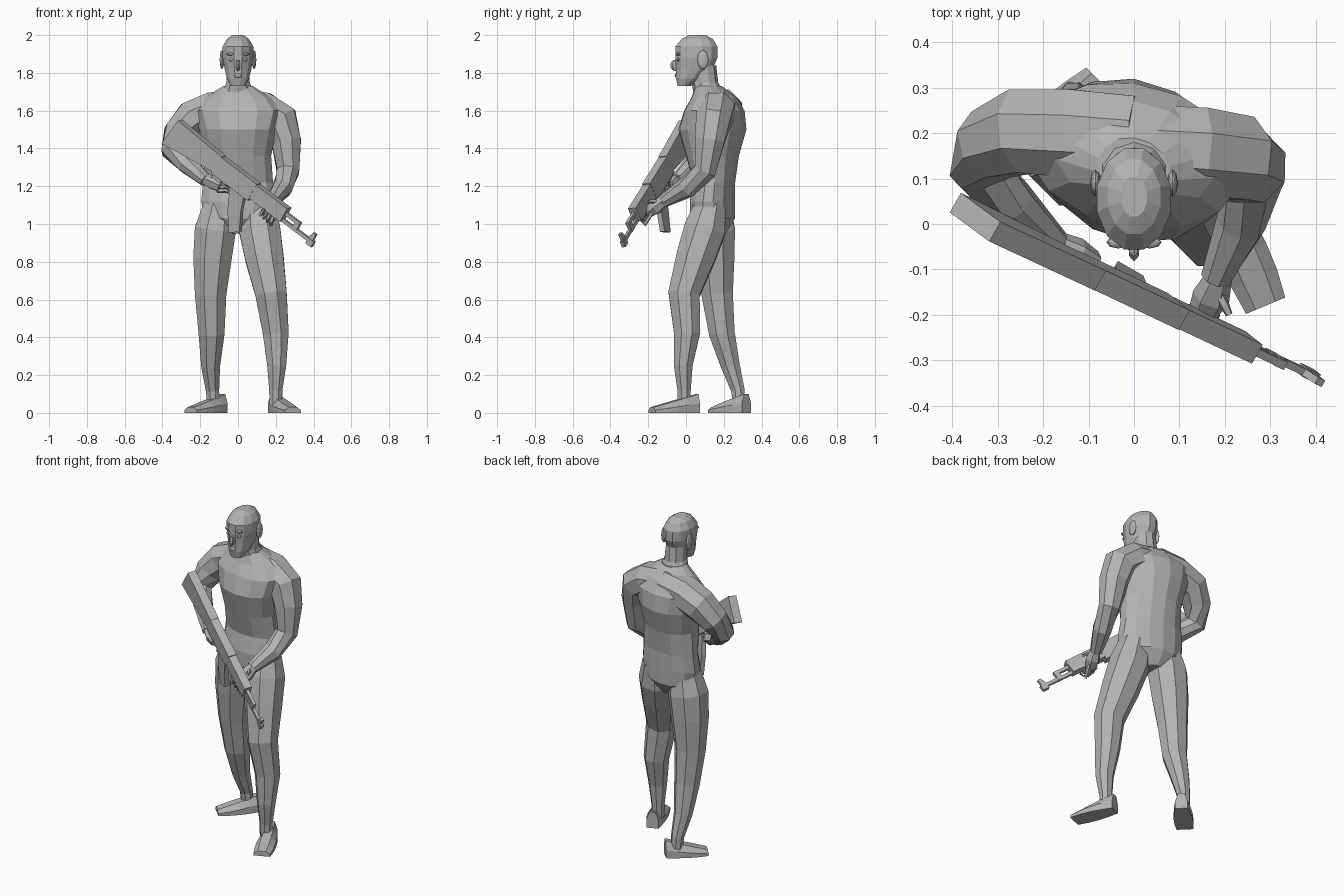
import bpy, bmesh, math
from mathutils import Matrix, Vector

cube = bpy.data.objects.get("Cube")
if cube:
    bpy.data.objects.remove(cube)

grey = bpy.data.materials.new("plain_grey")
grey.use_nodes = True
grey.diffuse_color = (.45, .45, .45, 1)
grey.node_tree.nodes["Principled BSDF"].inputs["Base Color"].default_value = grey.diffuse_color


def finish(name, bm):
    bmesh.ops.recalc_face_normals(bm, faces=bm.faces)
    mesh = bpy.data.meshes.new(name)
    bm.to_mesh(mesh)
    bm.free()
    mesh.materials.append(grey)
    part = bpy.data.objects.new(name, mesh)
    bpy.context.collection.objects.link(part)
    return part


def skin(name, rings):
    """Bridge a row of point rings and close both ends."""
    bm = bmesh.new()
    loops = [[bm.verts.new(point) for point in ring] for ring in rings]
    for low, high in zip(loops, loops[1:]):
        for i in range(len(low)):
            bm.faces.new((low[i - 1], low[i], high[i], high[i - 1]))
    bm.faces.new(loops[0])
    bm.faces.new(loops[-1])
    return finish(name, bm)


def circle(sides):
    angles = [math.tau * (i + .5) / sides for i in range(sides)]
    return [(math.cos(angle), math.sin(angle)) for angle in angles]


def stack(name, rows, sides, twist=0):
    """Level oval rings from y, z, half width and half depth."""
    rings = []
    for y, z, width, depth in rows:
        rings.append([(width * c, y + depth * s - twist * width * c, z)
                      for c, s in circle(sides)])
    return skin(name, rings)


def limb(name, joints, radii, sides=8):
    """Tapered tube with a ring square to the path at every joint."""
    joints = [Vector(joint) for joint in joints]
    rings = []
    last = len(joints) - 1
    for i, (point, radius) in enumerate(zip(joints, radii)):
        along = joints[min(i + 1, last)] - joints[max(i - 1, 0)]
        side = along.cross(Vector((0, 1, 0))).normalized()
        other = side.cross(along).normalized()
        rings.append([point + radius * (side * c + other * s) for c, s in circle(sides)])
    return skin(name, rings)


def ball(name, centre, size, sides=8):
    """Faceted egg with its poles up and down."""
    bm = bmesh.new()
    place = Matrix.Translation(centre) @ Matrix.Diagonal((*size, 1))
    bmesh.ops.create_uvsphere(bm, u_segments=sides, v_segments=sides // 2 + 2,
                              radius=1, matrix=place)
    return finish(name, bm)


def foot(name, heel, toe):
    """Wedge that widens to the ball of the foot and drops to the toes."""
    heel, toe, up = Vector(heel), Vector(toe), Vector((0, 0, 1))
    across = (toe - heel).cross(up).normalized()
    rings = []
    for step in range(5):
        t = step / 4
        half = .035 + .02 * math.sin(math.pi * t * .8)
        high = .1 - .07 * t
        section = ((-1, 0), (1, 0), (1, .5), (.5, 1), (-.5, 1), (-1, .5))
        rings.append([heel.lerp(toe, t) + across * half * s + up * high * h
                      for s, h in section])
    return skin(name, rings)


# Torso, turned slightly so that its left side leads
stack("torso", [
    (.14, .95, .05, .07), (.14, 1.03, .18, .12), (.14, 1.12, .2, .12), (.15, 1.22, .19, .11),
    (.14, 1.36, .18, .14), (.14, 1.5, .21, .18), (.15, 1.6, .24, .16),
    (.15, 1.67, .18, .12), (.12, 1.73, .08, .07)], sides=14, twist=.12)
stack("neck", [(.12, 1.69, .09, .08), (.1, 1.75, .065, .07), (.09, 1.84, .06, .07)], sides=10)

# Head
stack("head", [
    (-.01, 1.73, .04, .035), (.02, 1.77, .06, .075), (.045, 1.82, .073, .1),
    (.055, 1.88, .084, .115), (.055, 1.94, .084, .115), (.06, 1.98, .06, .085),
    (.06, 2, .03, .045)], sides=12)
ball("nose", (0, -.058, 1.84), (.014, .025, .03), sides=6)
ball("lips", (0, -.045, 1.785), (.025, .015, .014))
for word, side in (("left", 1), ("right", -1)):
    ball(word + "_ear", (side * .085, .09, 1.87), (.012, .03, .05))
    ball(word + "_brow", (side * .035, -.04, 1.9), (.026, .014, .01))
    ball(word + "_eye", (side * .035, -.04, 1.87), (.016, .01, .01))

# Legs, the left one striding forward
leg_radii = (.09, .118, .11, .09, .074, .054, .038, .036)
limb("left_leg", [(.1, .13, 1.1), (.115, .1, .97), (.14, .05, .82), (.175, -.01, .63),
                  (.2, .005, .42), (.205, -.015, .25), (.2, -.01, .12), (.2, -.01, .04)], leg_radii)
limb("right_leg", [(-.1, .15, 1.1), (-.12, .15, .97), (-.135, .155, .82), (-.145, .165, .63),
                   (-.14, .19, .42), (-.145, .235, .25), (-.135, .275, .12), (-.13, .28, .04)],
     leg_radii)
foot("left_foot", (.19, .06, 0), (.29, -.18, 0))
foot("right_foot", (-.08, .32, 0), (-.25, .15, 0))

# Arms, rooted deep in the torso so that the shoulders slope from the neck
arm_radii = (.1, .105, .1, .085, .064, .056, .035)
limb("right_arm", [(0, .19, 1.62), (-.14, .2, 1.6), (-.245, .205, 1.56), (-.315, .175, 1.48),
                   (-.345, .125, 1.39), (-.27, .045, 1.32), (-.17, -.05, 1.23)], arm_radii)
limb("left_arm", [(0, .17, 1.62), (.14, .16, 1.6), (.225, .145, 1.55), (.255, .125, 1.44),
                  (.265, .1, 1.28), (.235, 0, 1.19), (.18, -.12, 1.12)], arm_radii)

# Hands with fingers curled round the rifle
hand_radii = (.028, .042, .032)
limb("right_hand", [(-.18, -.04, 1.24), (-.13, -.07, 1.22), (-.09, -.09, 1.2)],
     hand_radii, sides=6)
limb("left_hand", [(.19, -.11, 1.13), (.17, -.16, 1.09), (.15, -.2, 1.06)],
     hand_radii, sides=6)
finger_radii = (.012, .011, .008)
for i, word in enumerate(("index", "middle", "ring", "little")):
    gap = i * .018
    limb("right_finger_" + word, [(-.11, -.08, 1.23 - gap), (-.06, -.1, 1.23 - gap),
                                  (-.05, -.13, 1.22 - gap)], finger_radii, sides=5)
    limb("left_finger_" + word, [(.13 + gap, -.18, 1.06), (.12 + gap, -.22, 1.05 - gap),
                                 (.14 + gap, -.24, 1.08 - gap)], finger_radii, sides=5)
limb("left_thumb", [(.18, -.14, 1.12), (.2, -.18, 1.12), (.21, -.2, 1.12)],
     finger_radii, sides=5)

# Rifle, laid out along its own axis from the butt
butt = Vector((-.35, .015, 1.49))
axis = Vector((.74, -.35, -.56)).normalized()
side = Vector((.46, -.36, .81)).cross(axis).normalized()
up = axis.cross(side)


def rifle_part(name, outline, half):
    """Side outline as distances along and above the axis, made solid."""
    return skin("rifle_" + name, [[butt + axis * u + up * v + side * w for u, v in outline]
                                  for w in (-half, half)])


def box(back, front, bottom, top):
    return [(back, bottom), (front, bottom), (front, top), (back, top)]


rifle_part("stock", [(-.01, -.08), (.32, -.035), (.33, .066), (.01, .08)], half=.025)
rifle_part("receiver", box(.32, .58, -.045, .062), half=.025)
rifle_part("handguard", box(.58, .8, -.03, .055), half=.024)
rifle_part("grip", [(.34, -.03), (.4, -.03), (.36, -.12), (.31, -.11)], half=.015)
rifle_part("trigger_guard", box(.4, .47, -.07, -.06), half=.008)
rifle_part("magazine", [(.44, -.03), (.54, -.03), (.57, -.12), (.62, -.22),
                        (.57, -.26), (.5, -.16)], half=.014)
rifle_part("gas_tube", box(.8, .89, .01, .03), half=.009)
rifle_part("barrel", box(.78, 1, -.03, -.01), half=.008)
rifle_part("barrel_clamp", box(.87, .9, -.03, .03), half=.01)
rifle_part("front_sight", [(.97, -.03), (1.01, -.03), (1.01, .03), (.99, .03)], half=.008)
rifle_part("muzzle", box(.98, 1.02, -.045, -.01), half=.011)
